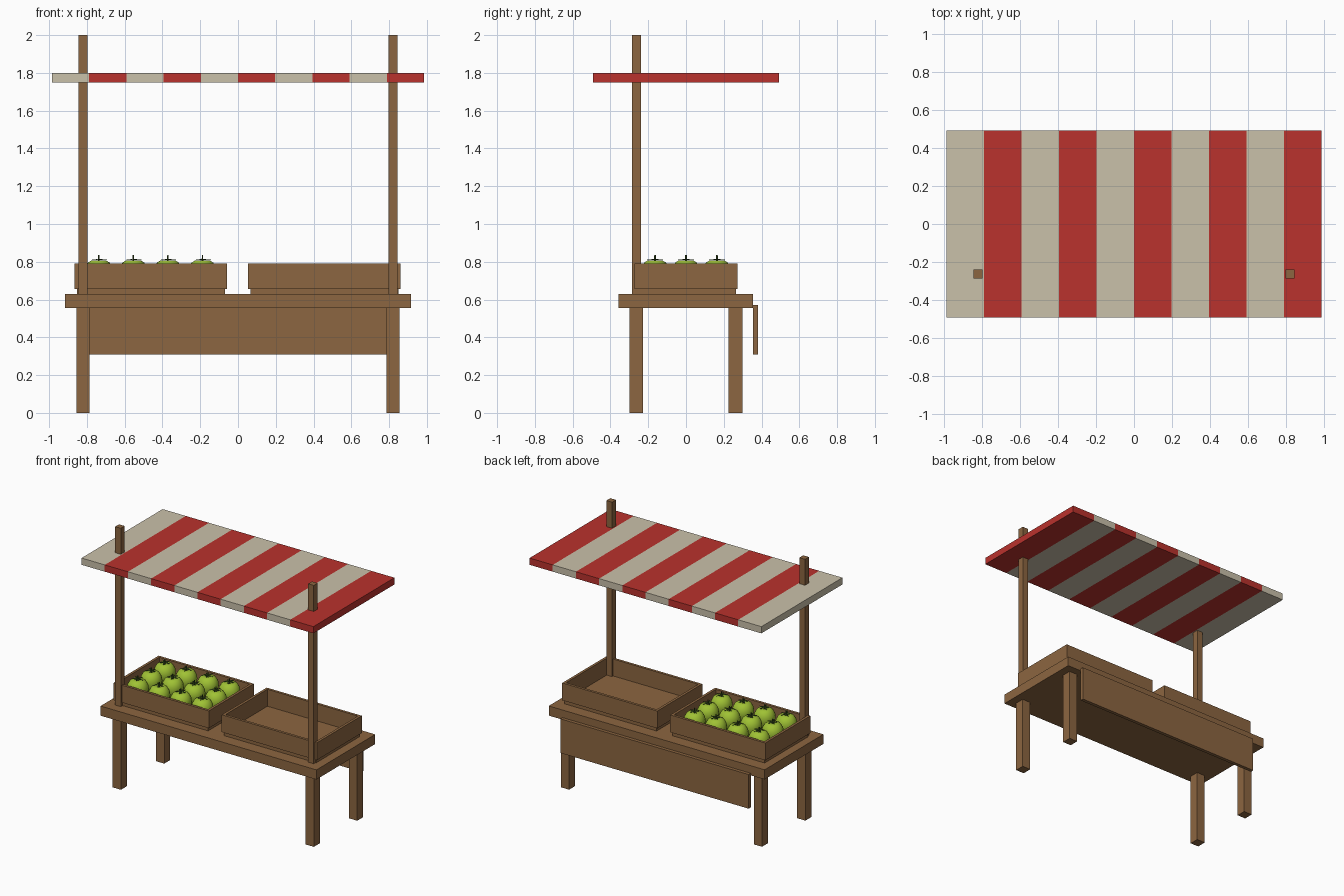
import bpy, bmesh, math
from mathutils import Matrix, Vector

if "Cube" in bpy.data.objects:
    bpy.data.objects.remove(bpy.data.objects["Cube"])


def material(name, rgb):
    m = bpy.data.materials.new(name)
    m.diffuse_color = (*rgb, 1)
    m.use_nodes = True
    m.node_tree.nodes["Principled BSDF"].inputs["Base Color"].default_value = m.diffuse_color
    return m


WOOD = material("brown wood", (0.262, 0.132, 0.052))
RED = material("canopy red", (0.491, 0.032, 0.026))
CREAM = material("canopy cream", (0.591, 0.533, 0.402))
GREEN = material("fruit green", (0.35, 0.54, 0.035))
STEM = material("stem green", (0.045, 0.09, 0.015))


def add_object(name, bm, mats):
    bmesh.ops.recalc_face_normals(bm, faces=bm.faces)
    me = bpy.data.meshes.new(name)
    bm.to_mesh(me)
    bm.free()
    for m in mats:
        me.materials.append(m)
    ob = bpy.data.objects.new(name, me)
    bpy.context.collection.objects.link(ob)
    return ob


def add_box(bm, x, y, z):
    """Box from (min, max) pairs."""
    size = [b - a for a, b in (x, y, z)]
    mid = [(a + b) / 2 for a, b in (x, y, z)]
    bmesh.ops.create_cube(
        bm, size=1, matrix=Matrix.Translation(mid) @ Matrix.Diagonal((*size, 1)))


def box(name, x, y, z):
    bm = bmesh.new()
    add_box(bm, x, y, z)
    return add_object(name, bm, [WOOD])


# Table: top, legs and back panel
box("table_top", (-0.917, 0.917), (-0.358, 0.356), (0.556, 0.63))
for sx, side in ((-1, "left"), (1, "right")):
    for y, end in ((-0.264, "front"), (0.262, "back")):
        cx = sx * 0.82
        box(f"{end}_{side}_leg", (cx - 0.035, cx + 0.035), (y - 0.036, y + 0.036), (0, 0.556))
    # Canopy posts
    box(f"{side}_post", (cx - 0.024, cx + 0.024), (-0.286, -0.239), (0.63, 2.0))
box("back_panel", (-0.80, 0.80), (0.356, 0.382), (0.31, 0.572))

# Striped canopy: one slab cut across, coloured by stripe
N, HALF = 10, 0.985
bm = bmesh.new()
add_box(bm, (-HALF, HALF), (-0.492, 0.492), (1.748, 1.80))
for i in range(1, N):
    bmesh.ops.bisect_plane(bm, geom=bm.verts[:] + bm.edges[:] + bm.faces[:],
                           plane_co=(-HALF + 2 * HALF * i / N, 0, 0), plane_no=(1, 0, 0))
for f in bm.faces:
    stripe = int((f.calc_center_median().x + HALF) / (2 * HALF) * N)
    f.material_index = min(stripe, N - 1) % 2
add_object("canopy", bm, [CREAM, RED])

# Crates: floor slab with four thin walls
T = 0.02
for cx, side in ((-0.461, "left"), (0.457, "right")):
    bm = bmesh.new()
    hx, hy, wall = 0.404, 0.273, (0.657, 0.79)
    add_box(bm, (cx - hx + 0.012, cx + hx - 0.012), (-hy + 0.009, hy - 0.009), (0.63, 0.66))
    for s in (-1, 1):
        xs = sorted((cx + s * hx, cx + s * (hx - T)))
        add_box(bm, xs, (-hy, hy), wall)
        ys = sorted((s * hy, s * (hy - T)))
        add_box(bm, (cx - hx + T, cx + hx - T), ys, wall)
    add_object(f"{side}_crate", bm, [WOOD])

# Fruit: lathed body with a dimple, leafy crown and stem
PROFILE = [(0, 0.006), (0.025, 0), (0.052, 0.016), (0.07, 0.044), (0.077, 0.078),
           (0.073, 0.108), (0.058, 0.135), (0.038, 0.148), (0.018, 0.148), (0, 0.138)]
bm = bmesh.new()
verts = [bm.verts.new((r, 0, z)) for r, z in PROFILE]
edges = [bm.edges.new(p) for p in zip(verts, verts[1:])]
bmesh.ops.spin(bm, geom=verts + edges, cent=(0, 0, 0), axis=(0, 0, 1),
               angle=math.tau, steps=20, use_merge=True)
bmesh.ops.remove_doubles(bm, verts=bm.verts, dist=0.0005)
body = add_object("fruit", bm, [GREEN])
for p in body.data.polygons:
    p.use_smooth = True

bm = bmesh.new()
bmesh.ops.create_cone(bm, cap_ends=True, segments=6, radius1=0.005, radius2=0.004,
                      depth=0.04, matrix=Matrix.Translation((0, 0, 0.157)))
for k in range(5):
    rot = Matrix.Rotation(math.tau * k / 5, 3, 'Z')
    base, left, right, tip = [rot @ Vector(c) for c in (
        (0, 0, 0.149), (0.018, 0.008, 0.153), (0.018, -0.008, 0.153), (0.044, 0, 0.153))]
    low = [bm.verts.new(v) for v in (base, right, tip, left)]
    face = bm.faces.new(low)
    geo = bmesh.ops.extrude_face_region(bm, geom=[face])["geom"]
    bmesh.ops.translate(bm, vec=(0, 0, 0.002),
                        verts=[g for g in geo if isinstance(g, bmesh.types.BMVert)])
crown = add_object("fruit_crown", bm, [STEM])

# Fill the left crate with a 4 x 3 grid
for i in range(4):
    for j in range(3):
        for src in (body, crown):
            ob = src
            if i or j:
                ob = src.copy()
                bpy.context.collection.objects.link(ob)
            ob.location = (-0.737 + 0.183 * i, -0.164 + 0.164 * j, 0.66)
